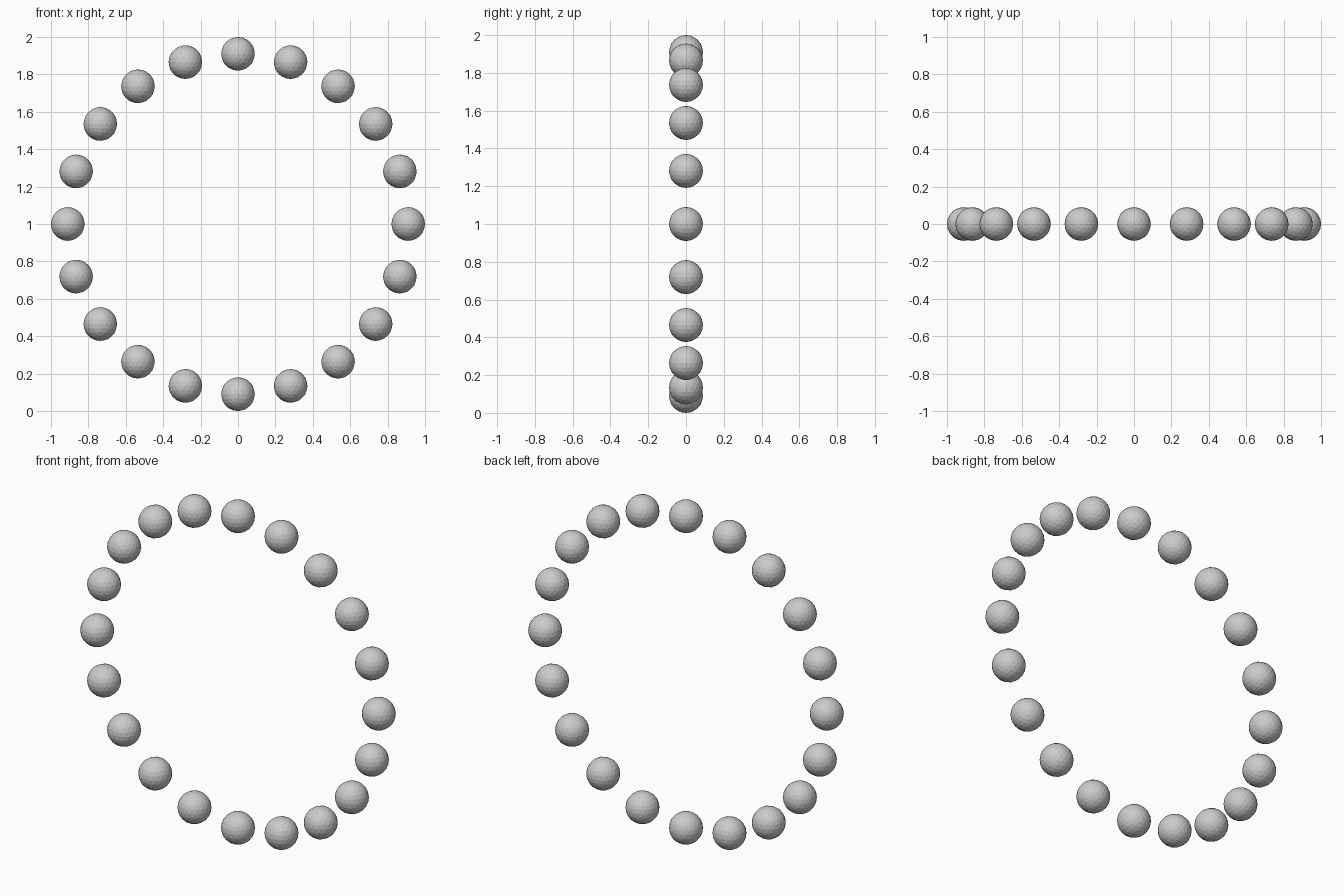
import bpy
from math import sin, cos, tau

if "Cube" in bpy.data.objects:
    bpy.data.objects.remove(bpy.data.objects["Cube"])

COUNT = 20
RING_RADIUS = 0.91
BEAD_RADIUS = 0.09

# Ring of faceted beads standing upright in the x-z plane
for i in range(COUNT):
    a = tau * i / COUNT
    bpy.ops.mesh.primitive_ico_sphere_add(
        subdivisions=3, radius=BEAD_RADIUS,
        location=(RING_RADIUS * cos(a), 0, 1 + RING_RADIUS * sin(a)))
    bpy.context.object.name = f"bead_{i + 1:02d}"
